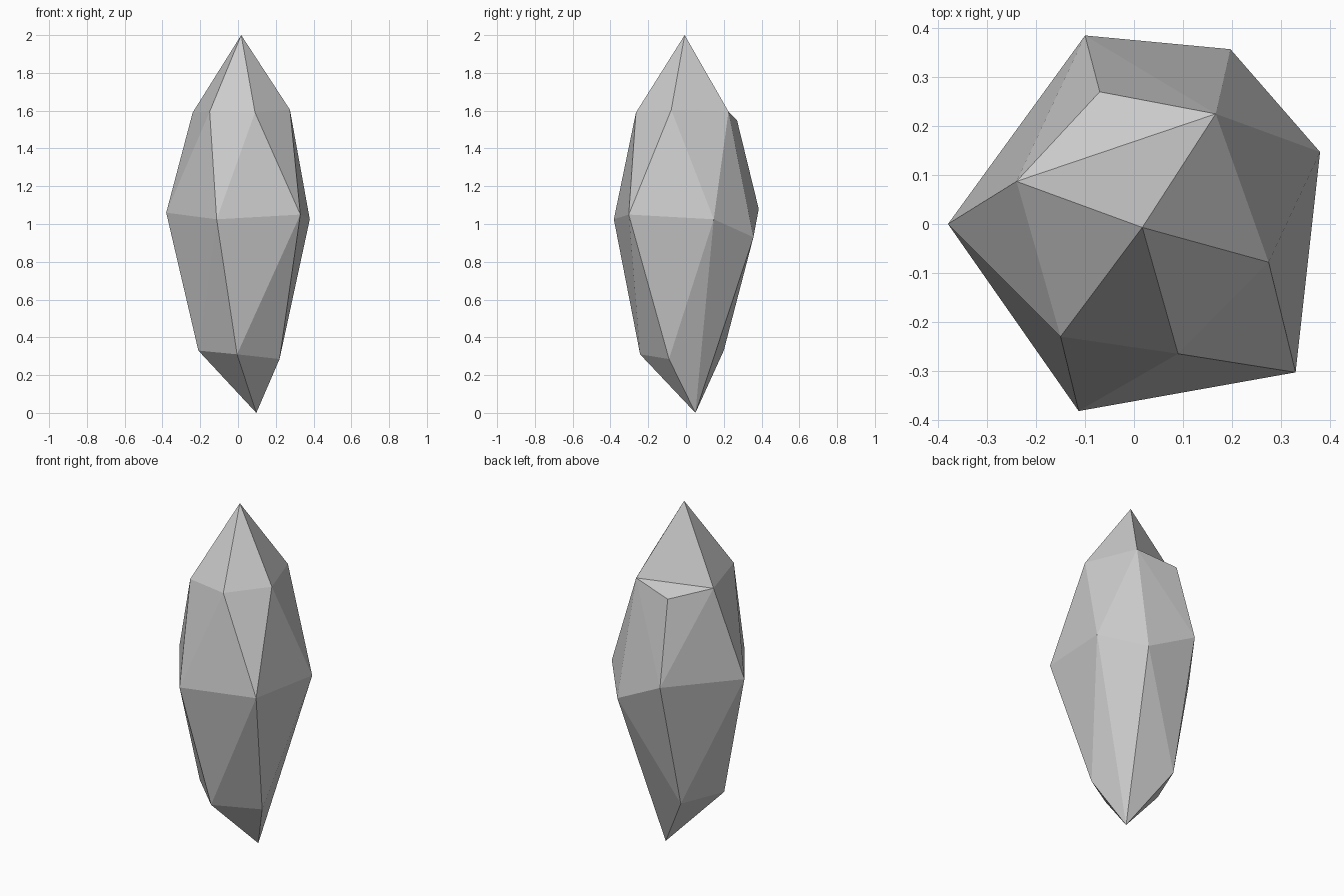
import bpy, bmesh

if "Cube" in bpy.data.objects:
    bpy.data.objects.remove(bpy.data.objects["Cube"])

bm = bmesh.new()


def ring(*points):
    return [bm.verts.new(p) for p in points]


def bridge(a, b, moves):
    """Triangulate between two closed rings; each move steps along ring a or b."""
    i = j = 0
    for m in moves:
        p, q = a[i % len(a)], b[j % len(b)]
        if m == "a":
            i += 1
            bm.faces.new((p, q, a[i % len(a)]))
        else:
            j += 1
            bm.faces.new((p, q, b[j % len(b)]))


def fan(tip, verts):
    for p, q in zip(verts, verts[1:]):
        bm.faces.new((tip, p, q))


# tips
top, bottom = ring((0.017, -0.007, 2.0), (0.097, 0.05, 0.0))

# irregular shoulder, girdle and base rings, each running clockwise from the back
shoulder = ring((-0.07, 0.27, 1.55), (0.167, 0.225, 1.595), (0.275, -0.078, 1.605),
                (0.09, -0.265, 1.59), (-0.15, -0.23, 1.595), (-0.24, 0.087, 1.59))
girdle = ring((-0.1, 0.385, 1.08), (0.197, 0.357, 0.93), (0.38, 0.147, 1.025),
              (0.33, -0.303, 1.05), (-0.113, -0.382, 1.025), (-0.38, 0.0, 1.06))
l4, l3, l2, l1 = ring((-0.106, 0.2, 0.33), (0.22, -0.09, 0.285),
                      (-0.005, -0.243, 0.31), (-0.21, -0.055, 0.33))

# side facets; the bottom tip reaches up to the girdle at the back right
bridge(girdle, shoulder, "baababababab")
bridge(girdle, [l4, bottom, l3, l2, l1], "ababababab" "a")

# point facets, with a chipped ledge at the back of the top
fan(top, shoulder[1:])
bm.faces.new((top, shoulder[5], shoulder[1]))
bm.faces.new((shoulder[5], shoulder[0], shoulder[1]))
fan(bottom, [l4, l1, l2, l3])

bmesh.ops.recalc_face_normals(bm, faces=bm.faces)
mesh = bpy.data.meshes.new("crystal_shard")
bm.to_mesh(mesh)
bm.free()
bpy.context.collection.objects.link(bpy.data.objects.new("crystal_shard", mesh))
